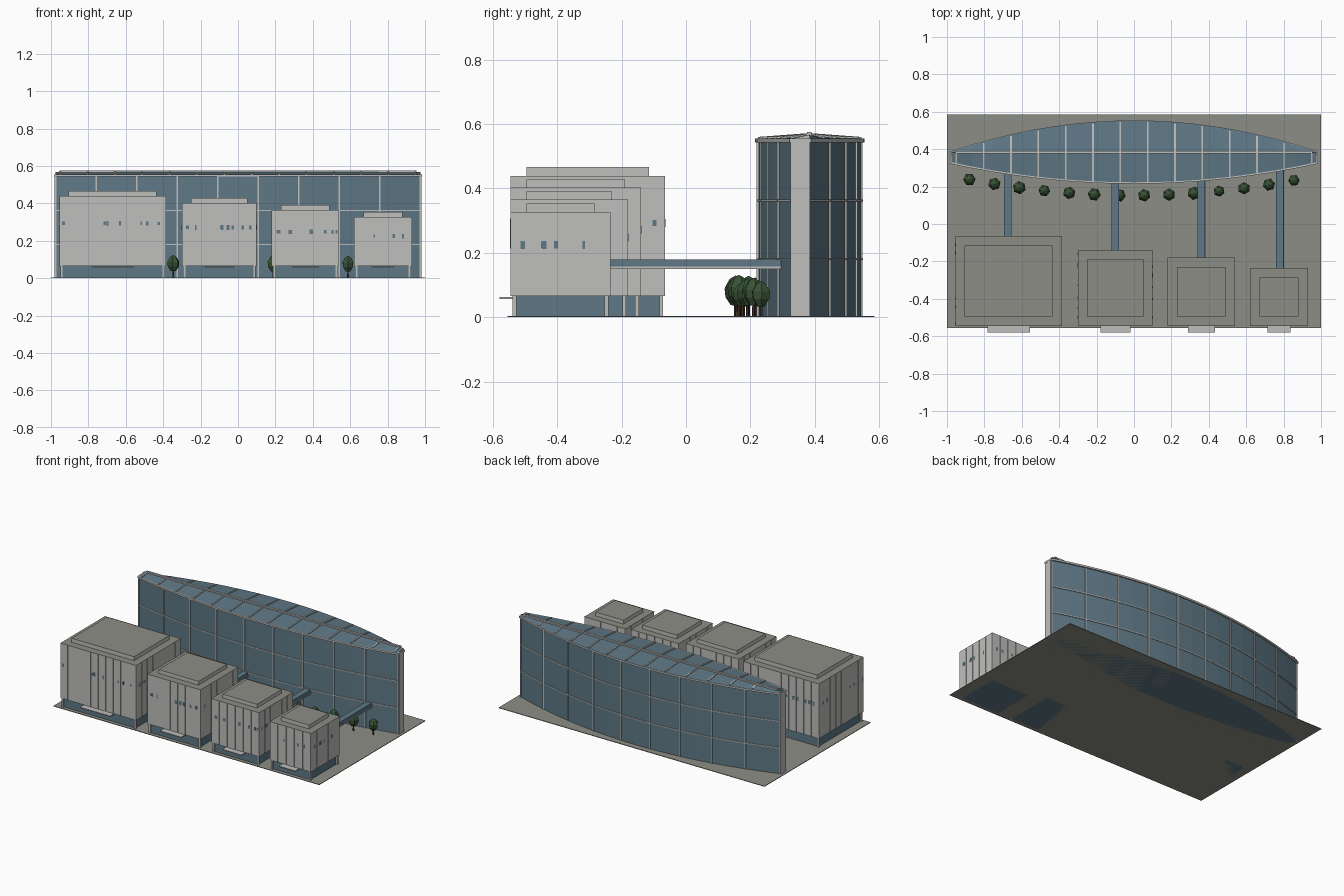
import bpy, bmesh, math, random
from mathutils import Vector

random.seed(4)
if "Cube" in bpy.data.objects:
    bpy.data.objects.remove(bpy.data.objects["Cube"], do_unlink=True)


def material(name, rgb):
    m = bpy.data.materials.new(name)
    m.use_nodes = True
    m.diffuse_color = (*rgb, 1)
    m.node_tree.nodes["Principled BSDF"].inputs["Base Color"].default_value = (*rgb, 1)
    return m


WALL = material("pale concrete", (0.52, 0.52, 0.51))
PAVING = material("grey paving", (0.27, 0.27, 0.24))
GLASS = material("blue glass", (0.115, 0.19, 0.24))
LEAF = material("dark green leaves", (0.04, 0.085, 0.035))
BARK = material("brown bark", (0.07, 0.045, 0.025))


def finish(bm, name, *mats):
    bmesh.ops.recalc_face_normals(bm, faces=bm.faces[:])
    me = bpy.data.meshes.new(name)
    bm.to_mesh(me)
    bm.free()
    for m in mats:
        me.materials.append(m)
    ob = bpy.data.objects.new(name, me)
    bpy.context.collection.objects.link(ob)
    return ob


def prism(bm, outline, z0, z1):
    low = [bm.verts.new((x, y, z0)) for x, y in outline]
    high = [bm.verts.new((x, y, z1)) for x, y in outline]
    bm.faces.new(low)
    top = bm.faces.new(high)
    for i in range(len(low)):
        j = (i + 1) % len(low)
        bm.faces.new((low[i], low[j], high[j], high[i]))
    return top


def box(bm, x0, x1, y0, y1, z0, z1):
    return prism(bm, [(x0, y0), (x1, y0), (x1, y1), (x0, y1)], z0, z1)


def bar(bm, p, q, w, h):
    """Sloping bar along y, w wide in x and h deep in z."""
    ends = []
    for c in (Vector(p), Vector(q)):
        ends.append([bm.verts.new(c + Vector((a * w / 2, 0, b * h)))
                     for a, b in ((-1, 0), (1, 0), (1, 1), (-1, 1))])
    a, b = ends
    bm.faces.new(a)
    bm.faces.new(b)
    for i in range(4):
        j = (i + 1) % 4
        bm.faces.new((a[i], a[j], b[j], b[i]))


# Paved site
bm = bmesh.new()
box(bm, -1, 1, -0.555, 0.585, 0, 0.004)
finish(bm, "paved_ground", PAVING)

# Curved glass hall
HALF, RIDGE_Y, EAVE, BAYS = 0.975, 0.383, 0.545, 9


def front_y(x):
    return 0.33 - 0.107 * (1 - (x / HALF) ** 2)


def back_y(x):
    return 0.38 + 0.166 * (1 - (x / HALF) ** 2)


XS = [HALF * (i / BAYS - 1) for i in range(2 * BAYS + 1)]


def lens(off):
    k = 1 + off / HALF
    return ([(x * k, front_y(x) - off) for x in XS]
            + [(x * k, back_y(x) + off) for x in reversed(XS)])


bm = bmesh.new()
prism(bm, lens(0), 0, EAVE)
finish(bm, "hall_glass_wall", GLASS)

bm = bmesh.new()
for z in (0.18, 0.362):
    prism(bm, lens(0.004), z - 0.003, z + 0.003)
for x in XS[::2]:
    for y in (front_y(x), back_y(x)):
        box(bm, x - 0.004, x + 0.004, y - 0.005, y + 0.005, 0, EAVE)
finish(bm, "hall_mullions", WALL)

bm = bmesh.new()
for s in (-1, 1):
    a, b = sorted((s * 0.968, s * 0.982))
    box(bm, a, b, 0.33, 0.38, 0, EAVE)
finish(bm, "hall_end_fins", WALL)

bm = bmesh.new()
prism(bm, lens(0.008), EAVE - 0.002, 0.555)
finish(bm, "hall_roof_edge", WALL)

# Shallow glass roof with pale gable ends
bm = bmesh.new()
RIDGE_Z = 0.567
rows = [[bm.verts.new(p) for p in ((x, front_y(x), 0.555), (x, RIDGE_Y, RIDGE_Z),
                                   (x, back_y(x) + 0.006, 0.555))] for x in XS]
for a, b in zip(rows, rows[1:]):
    for i in range(2):
        bm.faces.new((a[i], b[i], b[i + 1], a[i + 1]))
for r in (rows[0], rows[-1]):
    bm.faces.new(r).material_index = 1
finish(bm, "hall_roof_glass", GLASS, WALL)

bm = bmesh.new()
RIBS = 13
for i in range(RIBS + 1):
    x = 1.9 * (i / RIBS - 0.5)
    for y in (front_y(x), back_y(x)):
        bar(bm, (x, y, 0.555), (x, RIDGE_Y, RIDGE_Z), 0.009, 0.005)
finish(bm, "hall_roof_ribs", WALL)

bm = bmesh.new()
box(bm, -0.955, 0.955, RIDGE_Y - 0.007, RIDGE_Y + 0.007, 0.565, 0.575)
finish(bm, "hall_ridge_beam", WALL)

# Four panelled blocks: x range, back y, top z, rooftop z, bridge x
FRONT, BASE = -0.545, 0.066
BLOCKS = [("west", -0.955, -0.385, -0.065, 0.438, 0.466, -0.675),
          ("mid_west", -0.30, 0.10, -0.14, 0.402, 0.428, -0.10),
          ("mid_east", 0.18, 0.54, -0.18, 0.364, 0.390, 0.36),
          ("east", 0.62, 0.93, -0.235, 0.326, 0.353, 0.78)]


def side_panels(panels, windows, origin, along, out, length, top):
    """Facade strips with narrow joints, each holding small window plates."""
    count = round(length / 0.06)
    step = length / count

    def plate(bm, u0, u1, d0, d1, z0, z1):
        pts = [origin + along * u + out * d for u, d in ((u0, d0), (u1, d0), (u1, d1), (u0, d1))]
        prism(bm, [(p.x, p.y) for p in pts], z0, z1)

    mid = BASE + 0.61 * (top - BASE)
    for i in range(count):
        u = i * step
        plate(panels, u + 0.0015, u + step - 0.0015, -0.006, 0, BASE, top)
        for _ in range(random.choice((0, 1, 1, 2))):
            c = u + random.uniform(0.2, 0.8) * step
            w, h = random.uniform(0.004, 0.009), random.uniform(0.007, 0.013)
            plate(windows, c - w, c + w, -0.001, 0.001, mid - h, mid + h)


for name, x0, x1, back, top, cap, bridge_x in BLOCKS:
    # Recessed glazed ground floor with corner posts
    bm = bmesh.new()
    box(bm, x0 + 0.014, x1 - 0.014, FRONT + 0.014, back - 0.014, 0, BASE)
    finish(bm, name + "_glass_base", GLASS)
    bm = bmesh.new()
    for px in (x0 + 0.012, x1 - 0.012):
        for py in (FRONT + 0.012, back - 0.012):
            box(bm, px - 0.006, px + 0.006, py - 0.006, py + 0.006, 0, BASE)
    finish(bm, name + "_corner_posts", WALL)

    # Upper walls
    bm = bmesh.new()
    box(bm, x0 + 0.004, x1 - 0.004, FRONT + 0.004, back - 0.004, BASE, top - 0.002)
    finish(bm, name + "_wall_core", WALL)
    panels, windows = bmesh.new(), bmesh.new()
    X, Y = Vector((1, 0, 0)), Vector((0, 1, 0))
    near, far = Vector((x0, FRONT, 0)), Vector((x1, back, 0))
    side_panels(panels, windows, near, X, -Y, x1 - x0, top)
    side_panels(panels, windows, near, Y, -X, back - FRONT, top)
    side_panels(panels, windows, far, -X, Y, x1 - x0, top)
    side_panels(panels, windows, far, -Y, X, back - FRONT, top)
    finish(panels, name + "_wall_panels", WALL)
    finish(windows, name + "_windows", GLASS)

    # Flat roof and rooftop storey with grey tops
    bm = bmesh.new()
    box(bm, x0, x1, FRONT, back, top - 0.002, top + 0.001).material_index = 1
    box(bm, x0 + 0.05, x1 - 0.05, FRONT + 0.05, back - 0.05, top, cap).material_index = 1
    finish(bm, name + "_roof", WALL, PAVING)

    # Entrance canopy
    bm = bmesh.new()
    cx, half = (x0 + x1) / 2, 0.2 * (x1 - x0)
    box(bm, cx - half, cx + half, -0.58, FRONT + 0.02, 0.057, 0.063)
    finish(bm, name + "_canopy", WALL)

    # Glazed footbridge to the hall
    end = front_y(bridge_x) + 0.004
    bm = bmesh.new()
    box(bm, bridge_x - 0.02, bridge_x + 0.02, back - 0.01, end, 0.157, 0.180)
    finish(bm, name + "_bridge_glass", GLASS)
    bm = bmesh.new()
    box(bm, bridge_x - 0.021, bridge_x + 0.021, back - 0.01, end, 0.150, 0.157)
    finish(bm, name + "_bridge_deck", WALL)

# Row of trees following the curve of the hall
TREES = 14
for i in range(TREES):
    x = -0.88 + i * 1.735 / (TREES - 1)
    y = 0.153 + 0.085 * (x / 0.88) ** 2
    size = random.uniform(0.9, 1.1)
    turn = random.uniform(0, 1)
    bm = bmesh.new()
    bmesh.ops.create_cone(bm, cap_ends=True, segments=6, radius1=0.005, radius2=0.004, depth=0.05)
    bmesh.ops.translate(bm, verts=bm.verts[:], vec=(x, y, 0.025))
    finish(bm, "tree_trunk", BARK)
    bm = bmesh.new()
    rings = []
    for r, z in ((0.014, 0.036), (0.030, 0.060), (0.033, 0.085), (0.018, 0.110)):
        rings.append([bm.verts.new((x + r * size * math.cos(turn + k * math.pi / 3),
                                    y + r * size * math.sin(turn + k * math.pi / 3),
                                    z * size)) for k in range(6)])
    tip = bm.verts.new((x, y, 0.120 * size))
    bm.faces.new(rings[0])
    for k in range(6):
        j = (k + 1) % 6
        for a, b in zip(rings, rings[1:]):
            bm.faces.new((a[k], a[j], b[j], b[k]))
        bm.faces.new((rings[-1][k], rings[-1][j], tip))
    finish(bm, "tree_crown", LEAF)
